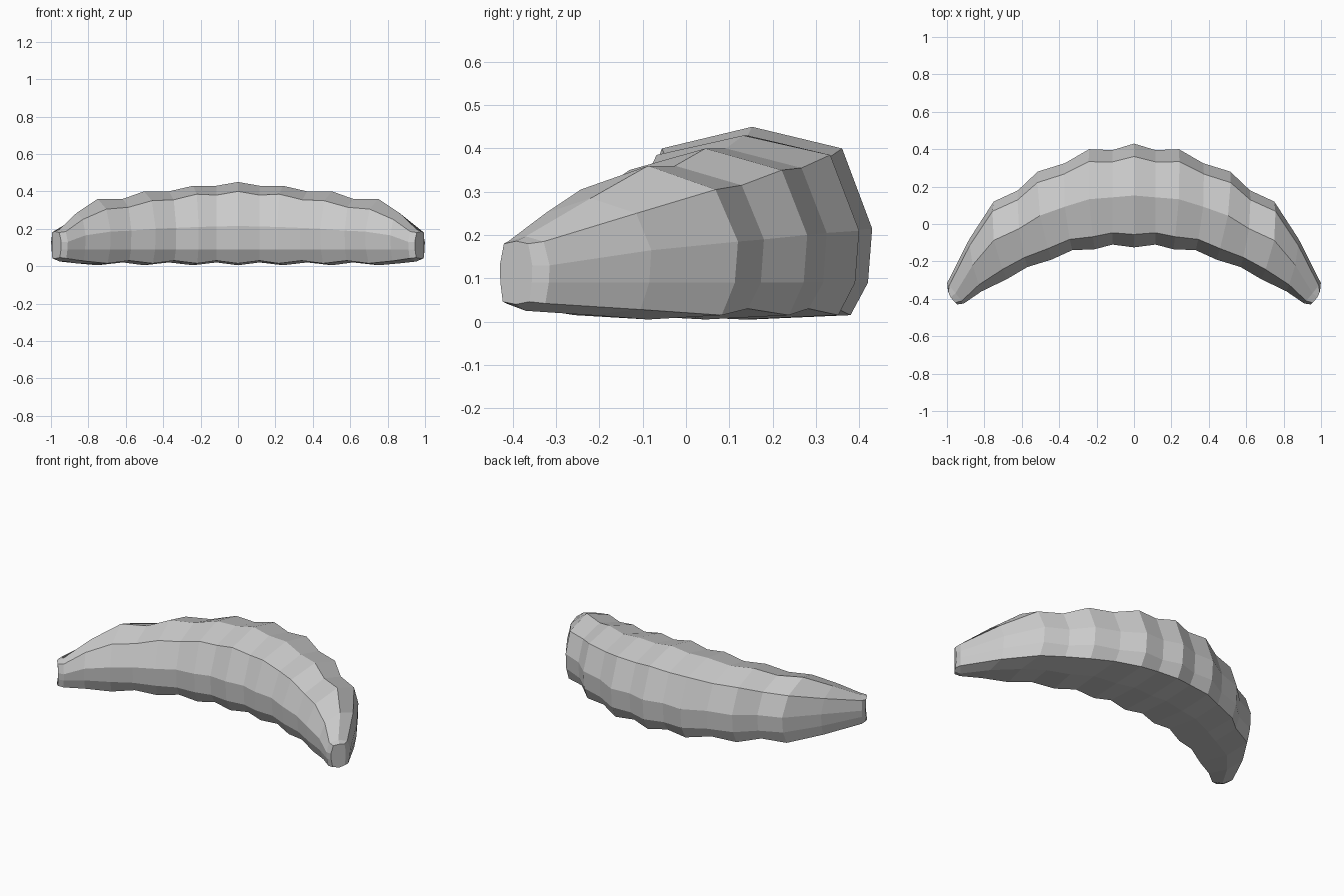
import bpy, bmesh

# Ring stations, centre to tip: outer (x, y), inner (x, y), bow, then heights:
# bottom, low corner, low side, high side, shoulder, ridge
RINGS = [
    (0.00, 0.43, 0.00, -0.125, 0.0, 0.005, 0.015, 0.09, 0.215, 0.40, 0.45),
    (0.115, 0.395, 0.115, -0.11, 0.0, 0.02, 0.03, 0.09, 0.212, 0.38, 0.43),
    (0.24, 0.40, 0.21, -0.135, 0.015, 0.005, 0.015, 0.09, 0.21, 0.385, 0.43),
    (0.37, 0.325, 0.33, -0.14, 0.02, 0.02, 0.03, 0.09, 0.205, 0.355, 0.40),
    (0.515, 0.28, 0.44, -0.19, 0.025, 0.005, 0.015, 0.09, 0.20, 0.35, 0.40),
    (0.62, 0.18, 0.57, -0.23, 0.02, 0.02, 0.03, 0.09, 0.19, 0.315, 0.36),
    (0.75, 0.12, 0.68, -0.295, 0.035, 0.005, 0.015, 0.09, 0.185, 0.305, 0.36),
    (0.88, -0.08, 0.815, -0.36, 0.015, 0.015, 0.028, 0.09, 0.165, 0.25, 0.285),
    (0.999, -0.315, 0.91, -0.425, 0.0, 0.025, 0.042, 0.09, 0.13, 0.185, 0.197),
    (0.995, -0.355, 0.945, -0.43, 0.01, 0.04, 0.046, 0.09, 0.13, 0.18, 0.186),
]

# Ten-sided section: (position across, index of height)
SECTION = [(0, 5), (0.75, 4), (1, 3), (0.965, 2), (0.82, 1),
           (0, 0), (-0.82, 1), (-0.965, 2), (-1, 3), (-0.75, 4)]


def add_ring(bm, ring, side):
    ox, oy, ix, iy, bow = ring[:5]
    heights = ring[5:]
    verts = []
    for t, h in SECTION:
        a = (t + 1) / 2
        x = ix + (ox - ix) * a + bow * (1 - t * t)
        y = iy + (oy - iy) * a
        verts.append(bm.verts.new((side * x, y, heights[h])))
    return verts


# Curved, ribbed body lofted from left tip to right tip
bm = bmesh.new()
loops = [add_ring(bm, r, -1) for r in reversed(RINGS[1:])]
loops += [add_ring(bm, r, 1) for r in RINGS]
for a, b in zip(loops, loops[1:]):
    for i in range(10):
        j = (i + 1) % 10
        bm.faces.new((a[i], a[j], b[j], b[i]))

# Blunt tips
bm.faces.new(loops[0])
bm.faces.new(loops[-1])
bmesh.ops.recalc_face_normals(bm, faces=bm.faces)

mesh = bpy.data.meshes.new("curved_body")
bm.to_mesh(mesh)
bm.free()
body = bpy.data.objects.new("curved_body", mesh)
bpy.context.collection.objects.link(body)
